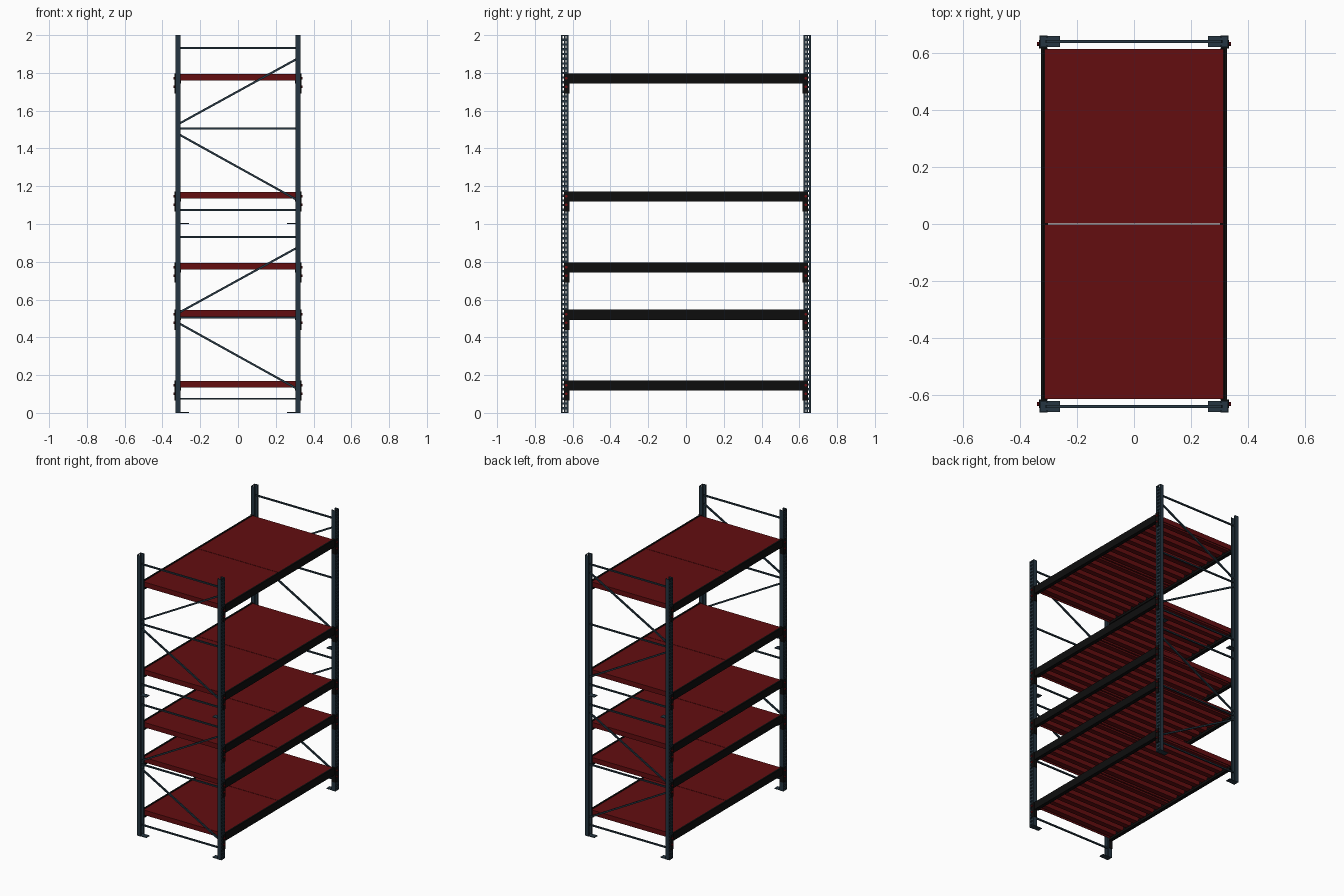
import bpy, bmesh, math
from mathutils import Vector, Matrix

if "Cube" in bpy.data.objects:
    bpy.data.objects.remove(bpy.data.objects["Cube"])


def mat(name, c):
    m = bpy.data.materials.new(name)
    m.diffuse_color = (*c, 1)
    m.use_nodes = True
    m.node_tree.nodes["Principled BSDF"].inputs["Base Color"].default_value = m.diffuse_color
    return m


STEEL = mat("blue grey steel", (0.018, 0.036, 0.052))
BLACK = mat("black paint", (0.004, 0.004, 0.004))
RED = mat("dark red paint", (0.125, 0.004, 0.005))
CLIP = mat("clip red", (0.16, 0.004, 0.006))


def box(bm, x0, x1, y0, y1, z0, z1):
    m = Matrix.Translation(((x0 + x1) / 2, (y0 + y1) / 2, (z0 + z1) / 2))
    bmesh.ops.create_cube(bm, size=1, matrix=m @ Matrix.Diagonal((abs(x1 - x0), abs(y1 - y0), abs(z1 - z0), 1)))


def prism(bm, pts, a, b, place):
    """Extrude a closed outline from a to b; place maps (u, v, w) to a point."""
    lo = [bm.verts.new(place(u, v, a)) for u, v in pts]
    hi = [bm.verts.new(place(u, v, b)) for u, v in pts]
    n = len(pts)
    bm.faces.new(lo)
    bm.faces.new(hi[::-1])
    for i in range(n):
        j = (i + 1) % n
        bm.faces.new((lo[j], lo[i], hi[i], hi[j]))


def bar(bm, p, q, w, t):
    """Rectangular brace from p to q in the xz plane."""
    p, q = Vector(p), Vector(q)
    d = q - p
    ang = math.atan2(d.z, d.x)
    m = Matrix.Translation((p + q) / 2) @ Matrix.Rotation(-ang, 4, 'Y') @ Matrix.Diagonal((d.length, t, w, 1))
    bmesh.ops.create_cube(bm, size=1, matrix=m)


def finish(bm, name, material):
    bmesh.ops.recalc_face_normals(bm, faces=bm.faces)
    me = bpy.data.meshes.new(name)
    bm.to_mesh(me)
    bm.free()
    me.materials.append(material)
    ob = bpy.data.objects.new(name, me)
    bpy.context.collection.objects.link(ob)
    return ob


YC, HW = 0.642, 0.021          # post centre and half width
XO, XI, T = 0.332, 0.304, 0.003  # post outer face, inner edge, sheet thickness
TOPS = (0.172, 0.547, 0.797, 1.172, 1.797)
PITCH = 0.025

for sy, end in ((-1, "front"), (1, "back")):
    for sx, side in ((-1, "left"), (1, "right")):
        # perforated channel post
        bm = bmesh.new()
        yc = sy * YC
        for s in (-1, 1):
            box(bm, sx * XI, sx * XO, yc + s * HW, yc + s * (HW - T), 0, 2)
            box(bm, sx * XI, sx * (XI + T), yc + s * HW, yc + s * (HW - 0.009), 0, 2)
            box(bm, sx * (XO - T), sx * XO, yc + s * HW, yc + s * 0.0105, 0, 2)
        box(bm, sx * (XO - T), sx * XO, yc - 0.003, yc + 0.003, 0, 2)
        for i in range(81):
            z = i * PITCH
            for s in (-1, 1):
                box(bm, sx * (XO - T), sx * XO, yc + s * 0.003, yc + s * 0.0105,
                    max(0, z - 0.006), min(2, z + 0.006))
        finish(bm, f"{end}_{side}_post", STEEL)

        # foot plates of the lower and upper frame
        bm = bmesh.new()
        for z in (0, 1):
            box(bm, sx * 0.26, sx * 0.329, yc - 0.019, yc + 0.019, z, z + 0.004)
        finish(bm, f"{end}_{side}_foot_plates", STEEL)

        # beam end connectors and their red clips
        bm, bc = bmesh.new(), bmesh.new()
        for z in TOPS:
            box(bm, sx * XO, sx * (XO + 0.003), sy * 0.617, sy * 0.647, z - 0.107, z)
            box(bm, sx * 0.306, sx * (XO + 0.003), sy * 0.617, sy * 0.6205, z - 0.107, z)
            for dz in (0.025, 0.07):
                m = Matrix.Translation((sx * (XO + 0.005), sy * 0.634, z - dz)) @ Matrix.Rotation(math.pi / 2, 4, 'Y')
                bmesh.ops.create_cone(bc, cap_ends=True, segments=10, radius1=0.007, radius2=0.007,
                                      depth=0.009, matrix=m)
        finish(bm, f"{end}_{side}_connectors", BLACK)
        finish(bc, f"{end}_{side}_clips", CLIP)

    # horizontal and diagonal braces
    bm = bmesh.new()
    y, xe = sy * YC, 0.308
    for b in (0, 1):
        for z in (0.075, 0.505, 0.932):
            bar(bm, (-xe, y, b + z), (xe, y, b + z), 0.010, 0.010)
        bar(bm, (-xe, y, b + 0.533), (xe, y, b + 0.872), 0.011, 0.010)
        bar(bm, (-xe, y, b + 0.472), (xe, y, b + 0.130), 0.011, 0.010)
    finish(bm, f"{end}_braces", STEEL)

# stepped beams: tall outer part with a low ledge for the shelf
for sx, side in ((-1, "left"), (1, "right")):
    bm = bmesh.new()
    for z in TOPS:
        prof = [(0.328, z), (0.316, z), (0.316, z - 0.038), (0.302, z - 0.038), (0.302, z - 0.054), (0.328, z - 0.054)]
        prism(bm, prof, -0.618, 0.618, lambda u, v, w: (sx * u, w, v))
    finish(bm, f"{side}_beams", BLACK)

# shelf panels: flat top, end flanges and hat ribs below
RIBS, Y0, Y1 = 8, 0.0015, 0.616
for n, z in enumerate(TOPS):
    for sy, end in ((-1, "front"), (1, "back")):
        bm = bmesh.new()
        zt, zb = z - 0.003, z - 0.038
        box(bm, -0.315, 0.315, sy * Y0, sy * Y1, zt - 0.004, zt)
        for ya, yb in ((Y0, Y0 + 0.004), (Y1 - 0.004, Y1)):
            box(bm, -0.313, 0.313, sy * ya, sy * yb, zb, zt - 0.002)
        p = (Y1 - Y0) / RIBS
        for i in range(RIBS):
            c = sy * (Y0 + p * (i + 0.5))
            hat = [(c - p * 0.32, zt - 0.002), (c - p * 0.24, zb), (c + p * 0.24, zb), (c + p * 0.32, zt - 0.002)]
            prism(bm, hat, -0.313, 0.313, lambda u, v, w: (w, u, v))
        finish(bm, f"shelf_{n + 1}_{end}_panel", RED)
